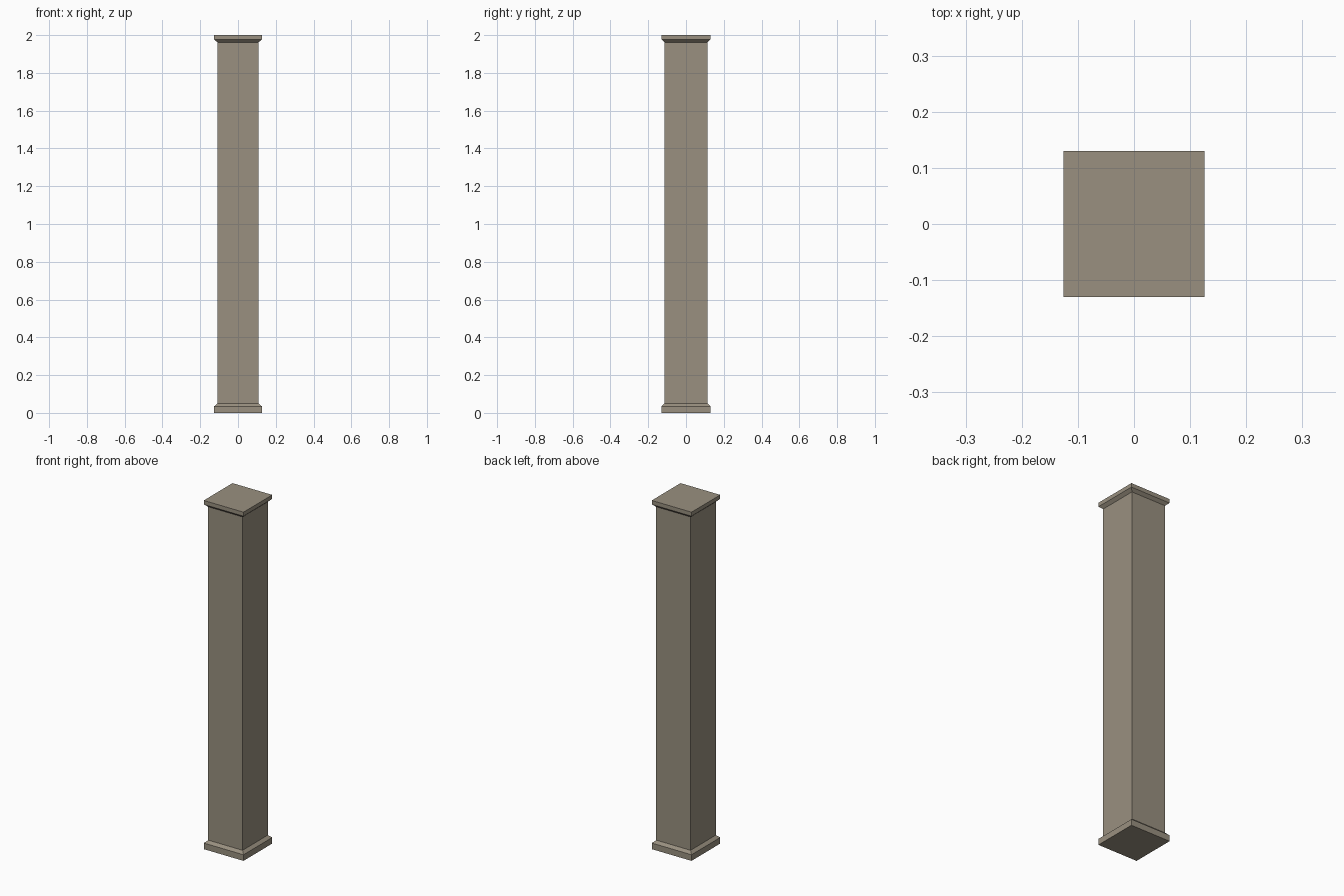
import bpy
import bmesh

if "Cube" in bpy.data.objects:
    bpy.data.objects.remove(bpy.data.objects["Cube"])

# Pillar profile: (half width x, half depth y, height)
BLOCK = (0.126, 0.130)
SHAFT = (0.109, 0.114)
profile = [
    (*BLOCK, 0.0), (*BLOCK, 0.035),    # plinth
    (*SHAFT, 0.05), (*SHAFT, 1.962),   # bevel into the shaft
    (*BLOCK, 1.977), (*BLOCK, 2.0),    # flared cap
]

# Loft rectangular rings into one closed skin
bm = bmesh.new()
rings = [[bm.verts.new((sx * hx, sy * hy, z))
          for sx, sy in ((-1, -1), (1, -1), (1, 1), (-1, 1))]
         for hx, hy, z in profile]
for low, high in zip(rings, rings[1:]):
    for i in range(4):
        j = (i + 1) % 4
        bm.faces.new((low[i], low[j], high[j], high[i]))
bm.faces.new(rings[0][::-1])
bm.faces.new(rings[-1])

mesh = bpy.data.meshes.new("square_pillar")
bm.to_mesh(mesh)
bm.free()
pillar = bpy.data.objects.new("square_pillar", mesh)
bpy.context.collection.objects.link(pillar)

# Warm stone colour
stone = bpy.data.materials.new("stone")
stone.diffuse_color = (0.32, 0.28, 0.215, 1.0)
stone.use_nodes = True
stone.node_tree.nodes["Principled BSDF"].inputs["Base Color"].default_value = stone.diffuse_color
mesh.materials.append(stone)
